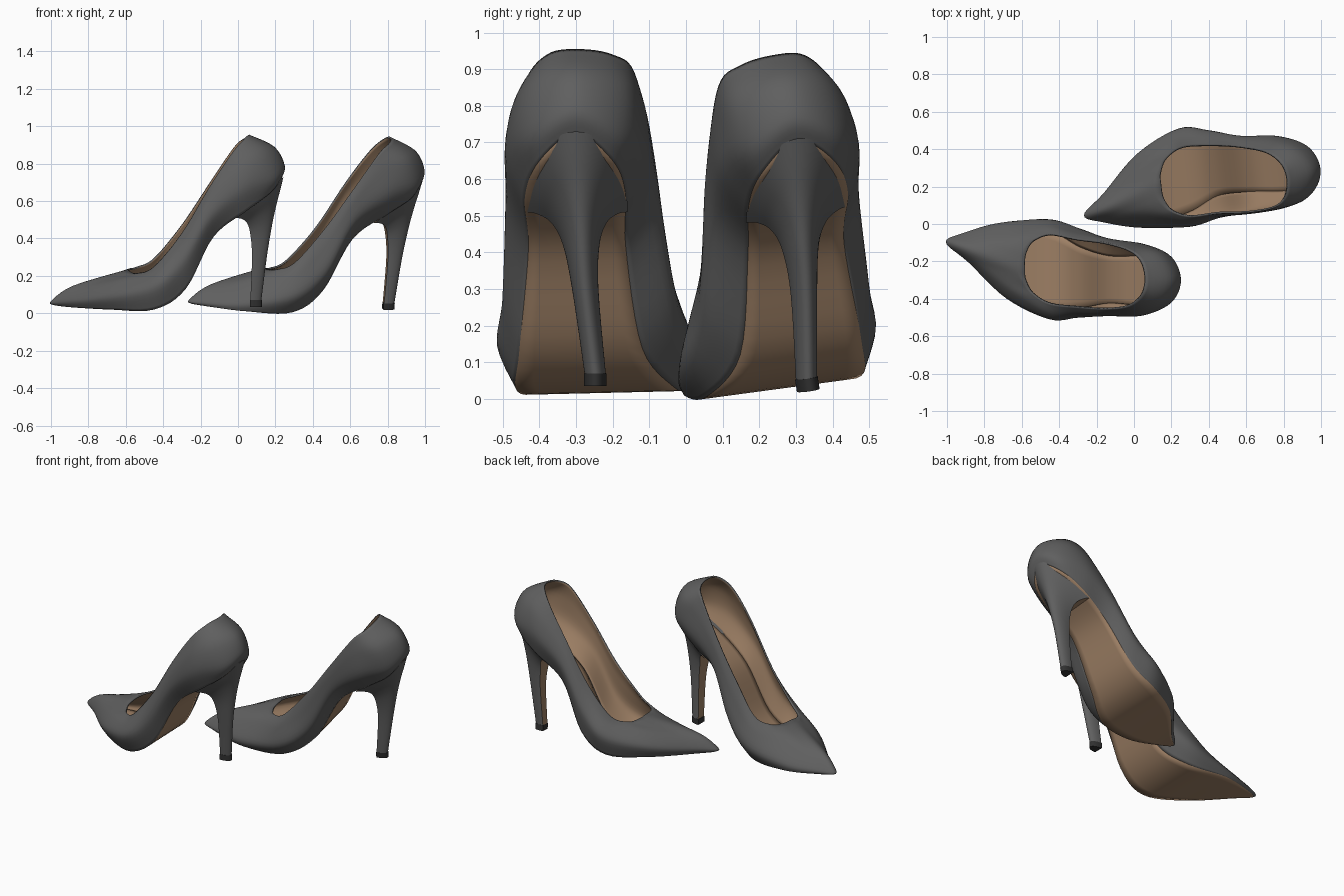
import bpy
import math
from mathutils import Matrix, Vector

cube = bpy.data.objects.get("Cube")
if cube:
    bpy.data.objects.remove(cube, do_unlink=True)


def material(name, colour):
    mat = bpy.data.materials.new(name)
    mat.use_nodes = True
    mat.diffuse_color = (*colour, 1)
    mat.node_tree.nodes["Principled BSDF"].inputs["Base Color"].default_value = (*colour, 1)
    return mat


GREY = material("charcoal leather", (0.115, 0.115, 0.115))
TAN = material("tan lining", (0.34, 0.215, 0.13))
BLACK = material("black rubber", (0.03, 0.03, 0.03))


def spline(points, steps, closed=False):
    """Smooth Catmull-Rom path through points of any dimension."""
    n = len(points)
    pick = (lambda i: points[i % n]) if closed else (lambda i: points[max(0, min(n - 1, i))])
    path = []
    for i in range(n if closed else n - 1):
        a, b, c, d = (Vector(pick(i + k)) for k in (-1, 0, 1, 2))
        for s in range(steps):
            t = s / steps
            path.append(b + (c - a) * (t / 2)
                        + (a * 2 - b * 5 + c * 4 - d) * (t * t / 2)
                        + (b * 3 - a - c * 3 + d) * (t ** 3 / 2))
    if not closed:
        path.append(Vector(points[-1]))
    return path


def loft(name, rows, mats, place, flip, closed=True, caps=False, seam_mat=0, angle=40):
    """Skin a grid of rows; the closing strip of each row takes seam_mat."""
    n = len(rows[0])
    verts = [place @ Vector(p) for row in rows for p in row]
    faces, slots = [], []
    for r in range(len(rows) - 1):
        for c in range(n if closed else n - 1):
            d = (c + 1) % n
            faces.append((r * n + c, r * n + d, (r + 1) * n + d, (r + 1) * n + c))
            slots.append(seam_mat if d == 0 else 0)
    if caps:
        last = (len(rows) - 1) * n
        faces += [tuple(reversed(range(n))), tuple(range(last, last + n))]
        slots += [0, 0]
    if flip != (place.determinant() < 0):
        faces = [f[::-1] for f in faces]
    mesh = bpy.data.meshes.new(name)
    mesh.from_pydata(verts, [], faces)
    for m in mats:
        mesh.materials.append(m)
    for poly, slot in zip(mesh.polygons, slots):
        poly.material_index = slot
    mesh.validate()
    obj = bpy.data.objects.new(name, mesh)
    bpy.context.collection.objects.link(obj)
    bpy.ops.object.select_all(action="DESELECT")
    obj.select_set(True)
    bpy.context.view_layer.objects.active = obj
    bpy.ops.object.shade_smooth_by_angle(angle=math.radians(angle))
    return obj


def solidify(obj, thickness, inner_slot=0):
    mod = obj.modifiers.new("thickness", "SOLIDIFY")
    mod.thickness = thickness
    mod.offset = -1
    mod.material_offset = inner_slot


# Loops round the shoe: toe, outer side, back, inner side
SOLE_EDGE = [
    (-.99, -.1, .045), (-.9, -.17, .033), (-.68, -.36, .02), (-.45, -.46, .02),
    (-.28, -.455, .13), (-.13, -.43, .41), (.05, -.44, .55), (.18, -.4, .65),
    (.235, -.3, .725), (.18, -.2, .65), (.05, -.165, .56), (-.13, -.165, .42),
    (-.28, -.12, .14), (-.45, -.03, .03), (-.7, 0, .03), (-.9, -.05, .04)]
WIDEST = [
    (-1, -.1, .065), (-.88, -.21, .07), (-.68, -.4, .09), (-.45, -.51, .13),
    (-.3, -.5, .25), (-.14, -.488, .51), (.05, -.487, .67), (.2, -.42, .73),
    (.25, -.3, .79), (.2, -.175, .73), (.06, -.11, .68), (-.13, -.085, .52),
    (-.28, -.03, .24), (-.45, .025, .12), (-.7, .005, .08), (-.9, -.05, .07)]
SHOULDER = [
    (-.88, -.14, .148), (-.8, -.23, .145), (-.64, -.37, .17), (-.46, -.48, .2),
    (-.31, -.485, .34), (-.15, -.485, .6), (.02, -.48, .78), (.14, -.42, .86),
    (.195, -.3, .89), (.14, -.165, .86), (.01, -.115, .8), (-.15, -.08, .62),
    (-.31, -.045, .36), (-.47, -.01, .22), (-.64, -.06, .18), (-.8, -.1, .155)]
TOPLINE = [
    (-.585, -.24, .235), (-.58, -.3, .225), (-.54, -.37, .215), (-.45, -.425, .25),
    (-.3, -.445, .43), (-.15, -.455, .68), (-.03, -.44, .86), (.04, -.38, .94),
    (.06, -.295, .955), (.04, -.2, .94), (-.02, -.14, .89), (-.15, -.1, .7),
    (-.3, -.08, .475), (-.45, -.055, .295), (-.54, -.09, .25), (-.58, -.16, .24)]

# Heel levels: breast x, back x, half width, centre y, breast z, back z
HEEL = [
    (-.02, .243, .141, -.3, .51, .73), (.02, .226, .11, -.297, .505, .66),
    (.05, .203, .075, -.292, .48, .57), (.066, .18, .05, -.286, .42, .46),
    (.075, .154, .036, -.275, .3, .3), (.066, .125, .029, -.248, .07, .07)]
TIP = [(.064, .127, .031, -.248, .07, .07), (.064, .127, .031, -.248, .035, .035)]


def heel_ring(level):
    """D-shaped section: flat breast, rounded back."""
    front, back, half, mid, z_front, z_back = level
    ring = []
    for k in range(25):
        a = math.pi * (k / 24 - 0.5)
        c = math.cos(a)
        ring.append((front + (back - front) * c, mid + half * math.sin(a),
                     z_front + (z_back - z_front) * c))
    return ring


def build_shoe(side, place):
    # Upper with lining
    loops = [spline(l, 6, True) for l in (SOLE_EDGE, WIDEST, SHOULDER, TOPLINE)]
    rows = list(zip(*(spline(column, 5) for column in zip(*loops))))
    upper = loft(side + "_upper", rows, [GREY, TAN], place, False, angle=70)
    solidify(upper, 0.01, 1)

    # Sole spans the edge loop from outer to inner side
    edge = loops[0]
    n = len(edge)
    rows = [[edge[j].lerp(edge[-j % n], k / 8) for j in range(1, n // 2)] for k in range(9)]
    toe, back = edge[0], edge[n // 2]
    rows = [[toe.lerp(r[0], .05)] + r + [back.lerp(r[-1], .05)] for r in rows]
    sole = loft(side + "_sole", rows, [TAN], place, True, closed=False, angle=50)
    solidify(sole, 0.005)

    # Heel with tan breast, then its tip
    levels = spline(HEEL, 5)
    loft(side + "_heel", [heel_ring(l) for l in levels], [GREY, TAN], place, True, seam_mat=1)
    loft(side + "_heel_tip", [heel_ring(l) for l in TIP], [BLACK], place, True, caps=True)


# One shoe as drawn, the other mirrored and leaning on its inner edge
build_shoe("right", Matrix.Identity(4))
turn = (Matrix.Rotation(math.radians(7.3), 4, "Z")
        @ Matrix.Rotation(math.radians(2.3), 4, "Y")
        @ Matrix.Rotation(math.radians(9), 4, "X"))
mirror = Matrix.Diagonal((1, -1, 1, 1))
build_shoe("left", Matrix.Translation((-.262, .05, .063)) @ turn
           @ Matrix.Translation((1, -.1, -.055)) @ mirror)
